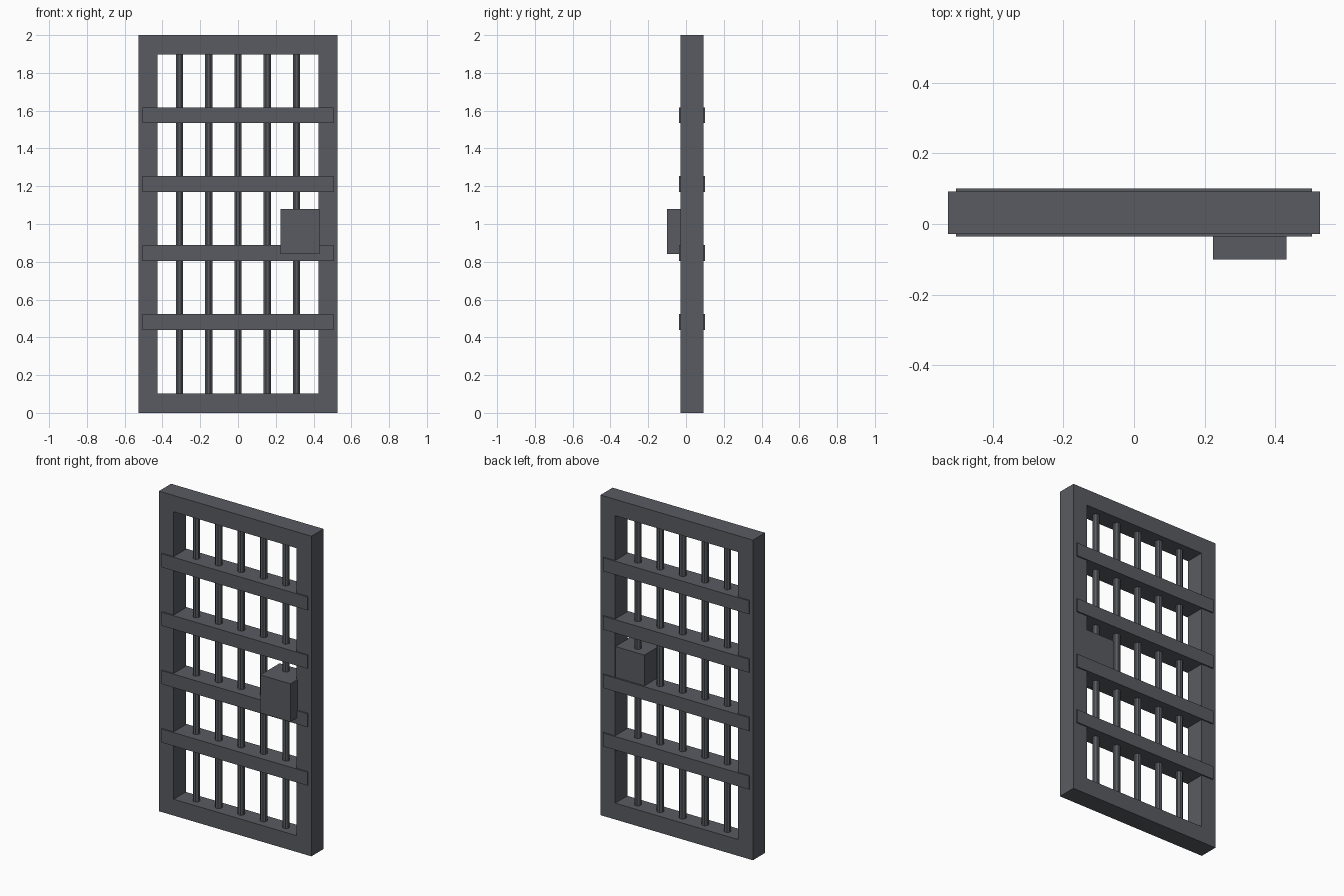
import bpy
import bmesh
from mathutils import Matrix, Vector

cube = bpy.data.objects.get("Cube")
if cube:
    bpy.data.objects.remove(cube, do_unlink=True)

# Single dark iron colour
iron = bpy.data.materials.new("dark iron")
iron.use_nodes = True
colour = (0.10, 0.105, 0.12, 1)
iron.diffuse_color = colour
iron.node_tree.nodes["Principled BSDF"].inputs["Base Color"].default_value = colour

MID_Y = 0.032  # centre plane of the door


def finish(name, bm):
    bmesh.ops.recalc_face_normals(bm, faces=bm.faces)
    mesh = bpy.data.meshes.new(name)
    bm.to_mesh(mesh)
    bm.free()
    mesh.materials.append(iron)
    obj = bpy.data.objects.new(name, mesh)
    bpy.context.collection.objects.link(obj)
    return obj


def box(name, low, high):
    low, high = Vector(low), Vector(high)
    bm = bmesh.new()
    matrix = Matrix.Translation((low + high) / 2) @ Matrix.Diagonal((*(high - low), 1))
    bmesh.ops.create_cube(bm, size=1, matrix=matrix)
    return finish(name, bm)


def rod(name, x, bottom, top, radius):
    bm = bmesh.new()
    matrix = Matrix.Translation((x, MID_Y, (bottom + top) / 2))
    matrix = matrix @ Matrix.Rotation(0.3927, 4, "Z")
    bmesh.ops.create_cone(bm, cap_ends=True, segments=8, radius1=radius,
                          radius2=radius, depth=top - bottom, matrix=matrix)
    return finish(name, bm)


def ring_frame(name, half_width, height, border, front, back):
    bm = bmesh.new()
    loops = []
    for inset in (0, border):
        w, low, high = half_width - inset, inset, height - inset
        corners = ((-w, low), (w, low), (w, high), (-w, high))
        loops.append([bm.verts.new((x, front, z)) for x, z in corners])
    outer, inner = loops
    faces = []
    for i in range(4):
        j = (i + 1) % 4
        faces.append(bm.faces.new((outer[i], outer[j], inner[j], inner[i])))
    # Thicken the flat ring towards the back
    result = bmesh.ops.extrude_face_region(bm, geom=faces, use_keep_orig=True)
    moved = [g for g in result["geom"] if isinstance(g, bmesh.types.BMVert)]
    bmesh.ops.translate(bm, verts=moved, vec=(0, back - front, 0))
    return finish(name, bm)


# Outer door frame
ring_frame("door_frame", 0.527, 2.0, 0.102, -0.028, 0.092)

# Upright bars, ends buried slightly in the frame
for i in range(5):
    rod(f"upright_bar_{i + 1}", (i - 2) * 0.155, 0.09, 1.91, 0.021)

# Horizontal cross rails
for i in range(4):
    z = 0.481 + i * 0.365
    box(f"cross_rail_{i + 1}", (-0.505, -0.036, z - 0.042), (0.505, 0.1, z + 0.042))

# Lock housing on the left side of the door
box("lock_box", (0.224, -0.1, 0.842), (0.432, 0.09, 1.08))
